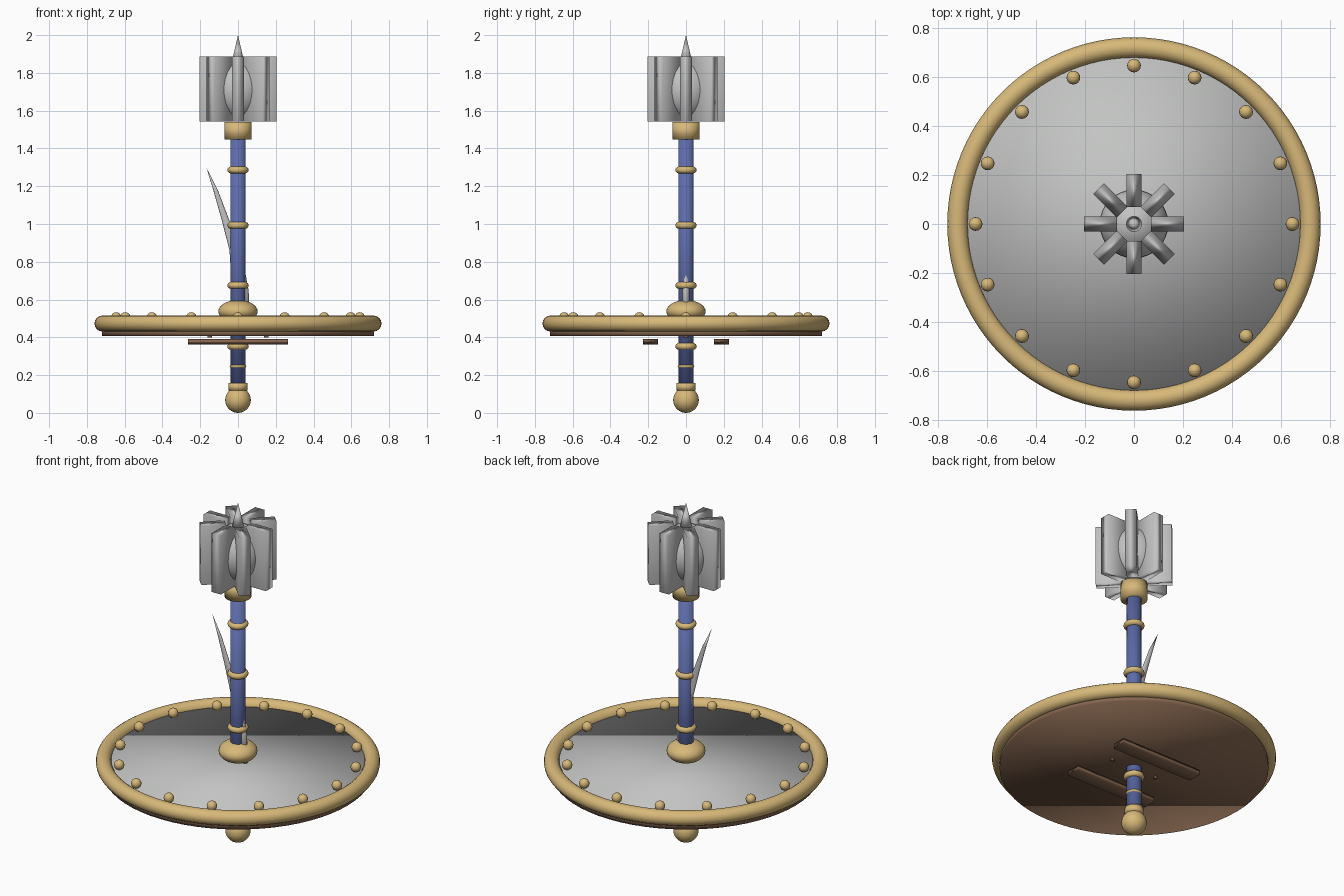
import bpy, bmesh
from math import sin, cos, tau

if "Cube" in bpy.data.objects:
    bpy.data.objects.remove(bpy.data.objects["Cube"])


def material(name, rgb):
    m = bpy.data.materials.new(name)
    m.use_nodes = True
    m.diffuse_color = (*rgb, 1)
    bsdf = m.node_tree.nodes["Principled BSDF"]
    bsdf.inputs["Base Color"].default_value = (*rgb, 1)
    bsdf.inputs["Roughness"].default_value = 0.6
    return m


steel = material("steel", (0.54, 0.55, 0.54))
gold = material("gold", (0.68, 0.48, 0.19))
blue = material("blue_grip", (0.11, 0.15, 0.40))
wood = material("brown_wood", (0.24, 0.135, 0.08))


def finish(name, mat):
    ob = bpy.context.object
    ob.name = ob.data.name = name
    ob.data.materials.append(mat)
    bpy.ops.object.shade_smooth()
    return ob


def cylinder(name, mat, r, z0, z1, x=0, sides=32):
    bpy.ops.mesh.primitive_cylinder_add(vertices=sides, radius=r, depth=z1 - z0,
                                        location=(x, 0, (z0 + z1) / 2))
    return finish(name, mat)


def ball(name, mat, r, loc, rz=None, segs=32):
    bpy.ops.mesh.primitive_uv_sphere_add(segments=segs, ring_count=segs // 2,
                                         radius=r, location=loc)
    ob = finish(name, mat)
    ob.scale.z = (rz or r) / r
    return ob


def ring(name, mat, major, minor, z, segs=32):
    bpy.ops.mesh.primitive_torus_add(major_radius=major, minor_radius=minor,
                                     major_segments=segs, minor_segments=16,
                                     location=(0, 0, z))
    return finish(name, mat)


def box(name, mat, size, loc, turn=0):
    bpy.ops.mesh.primitive_cube_add(size=1, location=loc, rotation=(0, 0, turn))
    ob = finish(name, mat)
    ob.scale = size
    return ob


# Shaft, pommel and grip rings
cylinder("shaft", blue, 0.041, 0.1, 1.5)
ball("pommel", gold, 0.068, (0, 0, 0.068))
cylinder("pommel_collar", gold, 0.051, 0.118, 0.157)
for i, z in enumerate((0.352, 0.675, 0.993, 1.286)):
    ring(f"grip_ring_{i + 1}", gold, 0.038, 0.018, z)
ring("thin_grip_ring", gold, 0.035, 0.009, 0.247)

# Mace head: core, eight flanges and top spike
cylinder("head_collar", gold, 0.072, 1.447, 1.54)
ball("head_core", steel, 0.14, (0, 0, 1.71), 0.16)
for i in range(8):
    a = i * tau / 8
    r = 0.1365
    box(f"flange_{i + 1}", steel, (0.135, 0.062, 0.344),
        (r * cos(a), r * sin(a), 1.715), a)
bpy.ops.mesh.primitive_cone_add(vertices=24, radius1=0.037, radius2=0, depth=0.16,
                                location=(0, 0, 1.92))
finish("top_spike", steel)

# Shield: steel face, wooden back, rim, boss and studs
cylinder("shield_face", steel, 0.69, 0.44, 0.48, sides=64)
cylinder("shield_back", wood, 0.719, 0.406, 0.445, sides=64)
ring("shield_rim", gold, 0.718, 0.042, 0.473, 96)
ball("shield_boss", gold, 0.104, (0, 0, 0.537), 0.06)
for i in range(16):
    a = i * tau / 16
    ball(f"stud_{i + 1}", gold, 0.028, (0.645 * cos(a), 0.645 * sin(a), 0.505), segs=16)

# Arm straps and small pins on the underside
for side, y in (("front", -0.188), ("back", 0.188)):
    box(f"{side}_strap", wood, (0.53, 0.08, 0.03), (0, y, 0.377))
for side, x in (("left", 0.15), ("right", -0.15)):
    cylinder(f"{side}_pin", wood, 0.012, 0.4, 0.41, x, 12)

# Curved blade: tapering oval sections (x, z, half width) closed to a point
sections = [(0.025, 0.48, 0.04), (0.012, 0.65, 0.044), (-0.014, 0.86, 0.031),
            (-0.066, 1.02, 0.02), (-0.119, 1.18, 0.012)]
bm = bmesh.new()
n = 12
loops = [[bm.verts.new((x + w * cos(k * tau / n), 0.5 * w * sin(k * tau / n), z))
          for k in range(n)] for x, z, w in sections]
tip = bm.verts.new((-0.168, 1.3, 0))
tip.co = (-0.168, 0, 1.3)
bm.faces.new(loops[0][::-1])
for k in range(n):
    j = (k + 1) % n
    for lo, hi in zip(loops, loops[1:]):
        bm.faces.new((lo[k], lo[j], hi[j], hi[k]))
    bm.faces.new((loops[-1][k], loops[-1][j], tip))
for f in bm.faces:
    f.smooth = True
mesh = bpy.data.meshes.new("curved_blade")
bm.to_mesh(mesh)
bm.free()
mesh.materials.append(steel)
bpy.context.collection.objects.link(bpy.data.objects.new("curved_blade", mesh))
